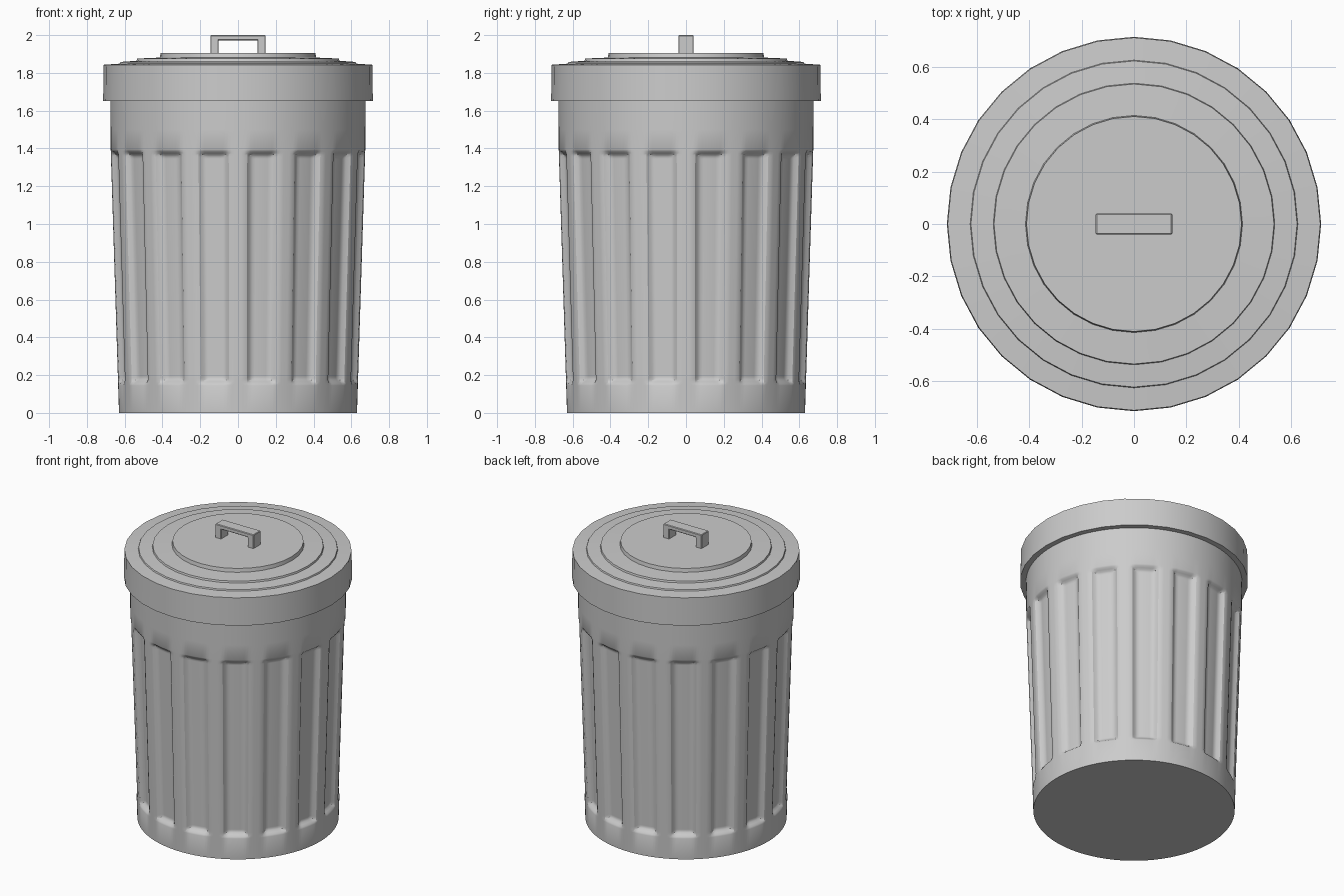
import bpy, bmesh
from math import sin, cos, pi, hypot

if "Cube" in bpy.data.objects:
    bpy.data.objects.remove(bpy.data.objects["Cube"])


def finish(name, bm, smooth=True):
    bmesh.ops.recalc_face_normals(bm, faces=bm.faces[:])
    me = bpy.data.meshes.new(name)
    bm.to_mesh(me)
    bm.free()
    ob = bpy.data.objects.new(name, me)
    bpy.context.collection.objects.link(ob)
    if smooth:
        bpy.ops.object.select_all(action='DESELECT')
        ob.select_set(True)
        bpy.context.view_layer.objects.active = ob
        bpy.ops.object.shade_smooth_by_angle(angle=pi / 6)
    return ob


def skin(name, rings, cap_start=True, cap_end=True):
    """Join equal rings of points into a closed skin."""
    bm = bmesh.new()
    loops = [[bm.verts.new(p) for p in ring] for ring in rings]
    n = len(loops[0])
    for a, b in zip(loops, loops[1:]):
        for i in range(n):
            j = (i + 1) % n
            bm.faces.new((a[i], a[j], b[j], b[i]))
    if cap_start:
        bm.faces.new(loops[0])
    if cap_end:
        bm.faces.new(loops[-1])
    return finish(name, bm)


# Can body: tapered wall with 16 recessed flutes
FLUTES, PER = 16, 16
SEGS = FLUTES * PER
Z_LOW, Z_HIGH, DEPTH, CORNER, WALL = 0.145, 1.395, 0.032, 0.03, 0.04


def wall_radius(z):
    if z < 1.4:
        return 0.63 + 0.044 * z / 1.4
    return 0.674 + 0.002 * (z - 1.4) / 0.25


def flute_depth(a, z):
    # signed distance inside a rounded rectangle, eased into a soft wall
    half_w = 0.139 * wall_radius(z)
    half_h = (Z_HIGH - Z_LOW) / 2
    qx = abs(a) * wall_radius(z) - half_w + CORNER
    qz = abs(z - (Z_HIGH + Z_LOW) / 2) - half_h + CORNER
    dist = CORNER - hypot(max(qx, 0), max(qz, 0)) - min(max(qx, qz), 0)
    t = min(max(dist / WALL, 0), 1)
    return DEPTH * t * t * (3 - 2 * t)


fine = [i * 0.01 for i in range(9)]
mids = [0.3 + 0.2 * i for i in range(5)]
levels = [0.0] + [Z_LOW + f for f in fine] + mids
levels += [Z_HIGH - f for f in reversed(fine)] + [1.5, 1.65, 1.8]
rings = []
for z in levels:
    ring = []
    for i in range(SEGS):
        ang = 2 * pi * i / SEGS
        a = ((i % PER) / PER - 0.5) * 2 * pi / FLUTES
        r = wall_radius(z) - flute_depth(a, z)
        ring.append((r * cos(ang), r * sin(ang), z))
    rings.append(ring)
skin("can_body", rings)

# Lid: 32-sided stepped cover with a deep skirt
profile = [(0.66, 1.652), (0.714, 1.652), (0.711, 1.843), (0.625, 1.849),
           (0.622, 1.858), (0.537, 1.864), (0.534, 1.876), (0.414, 1.881),
           (0.410, 1.906)]
skin("lid", [[(r * cos(2 * pi * i / 32), r * sin(2 * pi * i / 32), z)
              for i in range(32)] for r, z in profile])

# Lid handle: bracket outline extruded along y, edges slightly bevelled
outline = [(-0.146, 1.9), (-0.146, 2.0), (0.146, 2.0), (0.146, 1.9),
           (0.102, 1.9), (0.102, 1.972), (-0.102, 1.972), (-0.102, 1.9)]
bm = bmesh.new()
face = bm.faces.new([bm.verts.new((x, -0.04, z)) for x, z in outline])
ext = bmesh.ops.extrude_face_region(bm, geom=[face])
new = [g for g in ext["geom"] if isinstance(g, bmesh.types.BMVert)]
bmesh.ops.translate(bm, verts=new, vec=(0, 0.08, 0))
handle = finish("lid_handle", bm, smooth=False)
bev = handle.modifiers.new("soft_edges", 'BEVEL')
bev.width = 0.004
bev.segments = 1
